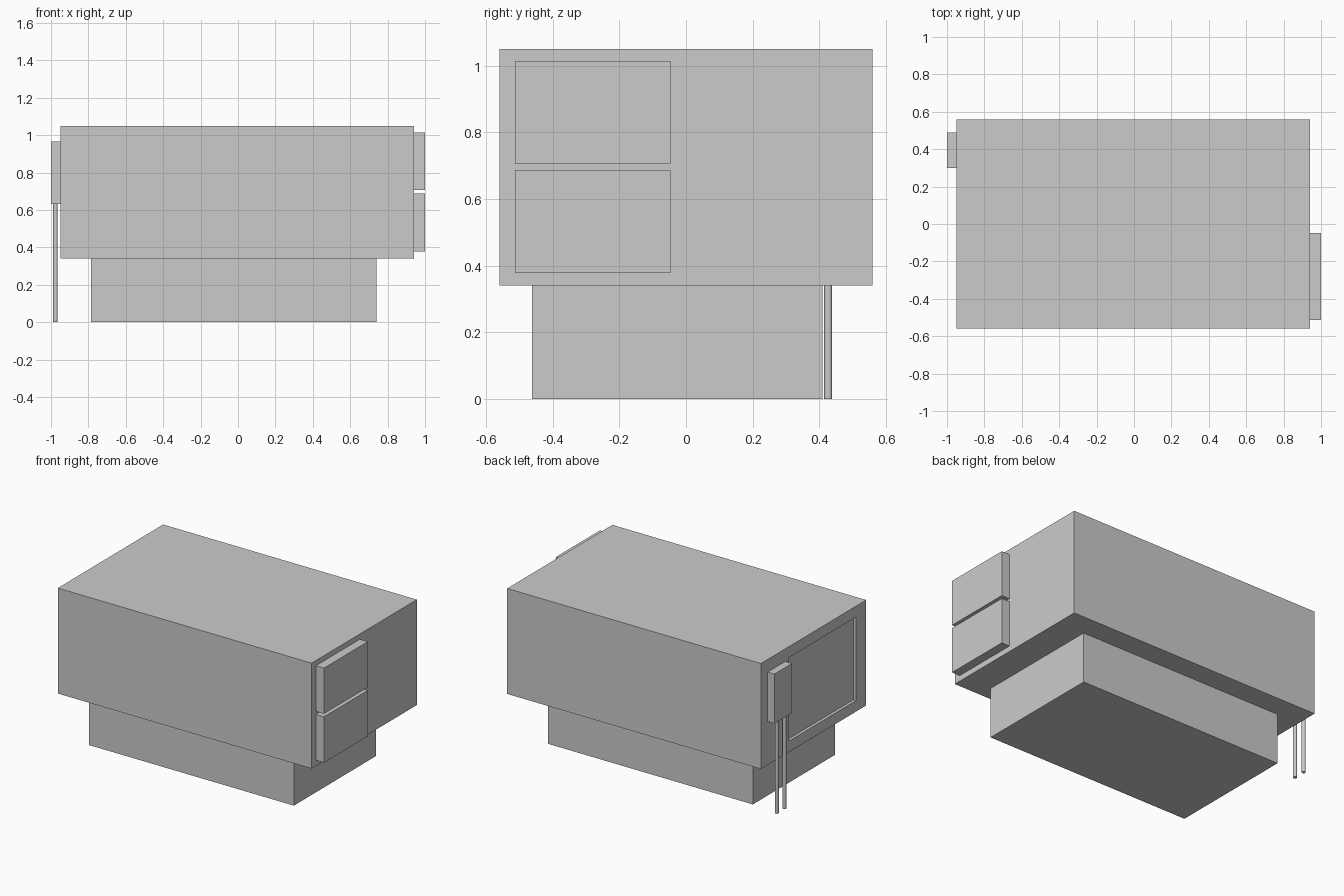
import bpy

if "Cube" in bpy.data.objects:
    bpy.data.objects.remove(bpy.data.objects["Cube"])


def box(name, x, y, z):
    """Box from (min, max) ranges along each axis."""
    bpy.ops.mesh.primitive_cube_add(size=1)
    o = bpy.context.object
    o.name = name
    for v in o.data.vertices:
        for i, (lo, hi) in enumerate((x, y, z)):
            v.co[i] = lo if v.co[i] < 0 else hi
    return o


# Plinth and main housing
box("base_plinth", (-0.785, 0.74), (-0.463, 0.41), (0, 0.342))
housing = box("main_housing", (-0.95, 0.94), (-0.56, 0.56), (0.34, 1.05))

# Shallow recessed panel on the left end
cutter = box("panel_recess_cutter", (-1.05, -0.93), (-0.453, 0.26), (0.414, 0.976))
cutter.hide_render = True
cutter.display_type = 'WIRE'
cut = housing.modifiers.new("panel_recess", 'BOOLEAN')
cut.operation = 'DIFFERENCE'
cut.solver = 'EXACT'
cut.object = cutter

# Two stacked panels on the right end
for name, z in (("lower_side_panel", (0.378, 0.687)), ("upper_side_panel", (0.707, 1.015))):
    box(name, (0.938, 1.0), (-0.513, -0.047), z)

# Electrical box with two conduits down to the ground
box("electrical_box", (-1.0, -0.948), (0.30, 0.488), (0.632, 0.965))
for i, y in enumerate((0.427, 0.346)):
    bpy.ops.mesh.primitive_cylinder_add(vertices=16, radius=0.012, depth=0.634,
                                        location=(-0.976, y, 0.317))
    bpy.context.object.name = f"conduit_{i + 1}"
    bpy.ops.object.shade_smooth_by_angle()
